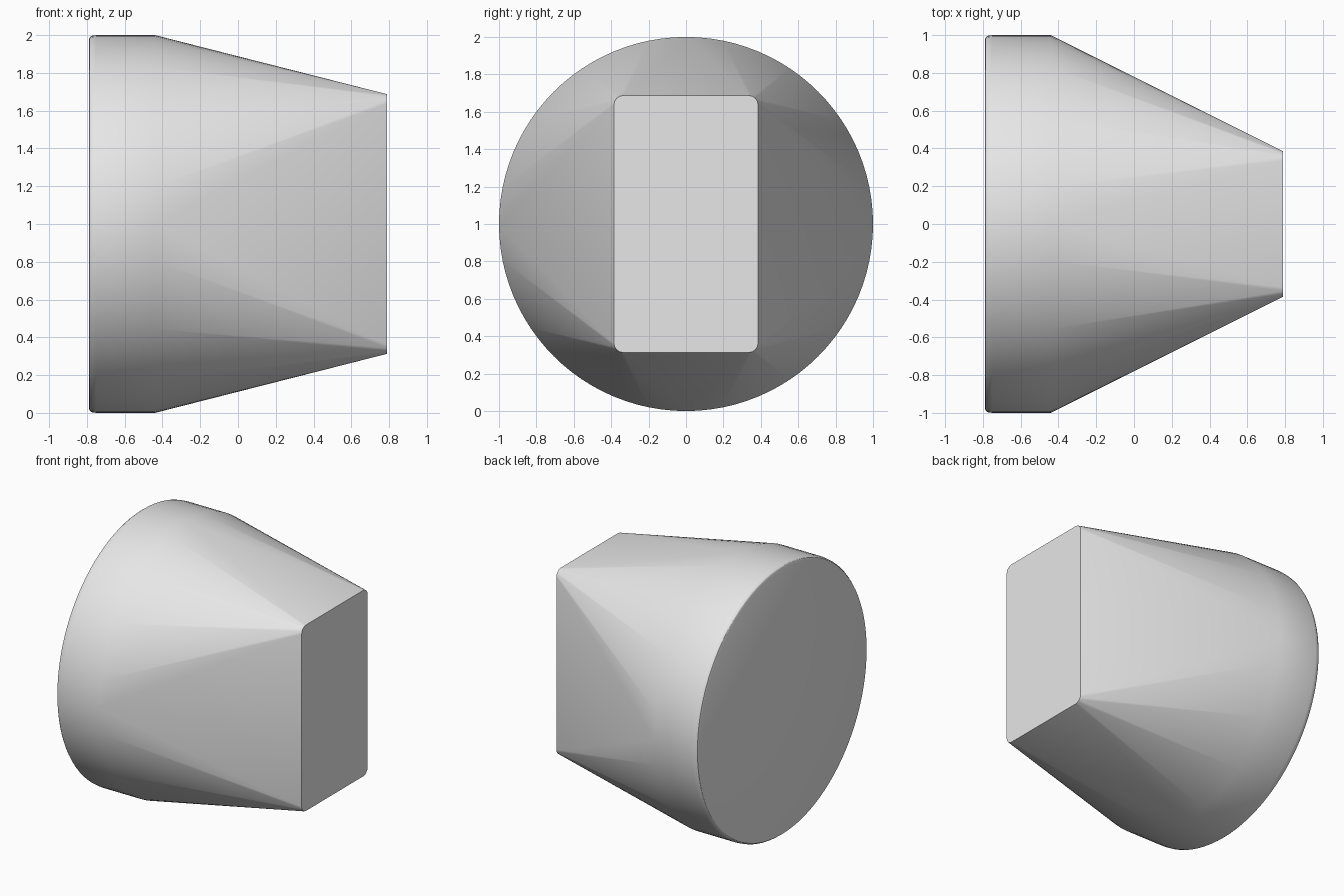
import bpy
import bmesh
from math import cos, sin, pi, radians

cube = bpy.data.objects.get("Cube")
if cube:
    bpy.data.objects.remove(cube, do_unlink=True)

# Single plain grey
grey = bpy.data.materials.new("light_grey")
grey.use_nodes = True
colour = (0.8, 0.8, 0.8, 1)
grey.diffuse_color = colour
grey.node_tree.nodes["Principled BSDF"].inputs["Base Color"].default_value = colour

CENTRE_Z = 1.0
SIDES = 96


def ring(bm, x, radius):
    """Circle of points around the x axis."""
    for i in range(SIDES):
        a = 2 * pi * i / SIDES
        bm.verts.new((x, radius * cos(a), CENTRE_Z + radius * sin(a)))


def rounded_rectangle(bm, x, half_y, half_z, radius, steps=4):
    """Rectangle of points with rounded corners, facing along x."""
    for corner in range(4):
        start = corner * pi / 2
        sy = 1 if corner in (0, 3) else -1
        sz = 1 if corner < 2 else -1
        for i in range(steps + 1):
            a = start + i / steps * pi / 2
            bm.verts.new((x,
                          sy * (half_y - radius) + radius * cos(a),
                          CENTRE_Z + sz * (half_z - radius) + radius * sin(a)))


# Round collar with an eased rim, tapering to a rectangular end
bm = bmesh.new()
for x, radius in ((-0.79, 0.975), (-0.785, 0.988), (-0.773, 0.997),
                  (-0.75, 1.0), (-0.44, 1.0)):
    ring(bm, x, radius)
rounded_rectangle(bm, 0.79, 0.385, 0.687, 0.05)
bmesh.ops.convex_hull(bm, input=bm.verts[:])

# Merge the triangles of the flat faces
bmesh.ops.dissolve_limit(bm, angle_limit=radians(0.1),
                         verts=bm.verts[:], edges=bm.edges[:])
bmesh.ops.recalc_face_normals(bm, faces=bm.faces[:])

mesh = bpy.data.meshes.new("round_to_rectangle_adapter")
bm.to_mesh(mesh)
bm.free()
mesh.materials.append(grey)
adapter = bpy.data.objects.new("round_to_rectangle_adapter", mesh)
bpy.context.collection.objects.link(adapter)

# Smooth curved sides, crisp end faces
bpy.ops.object.select_all(action="DESELECT")
adapter.select_set(True)
bpy.context.view_layer.objects.active = adapter
bpy.ops.object.shade_smooth_by_angle(angle=radians(30))
